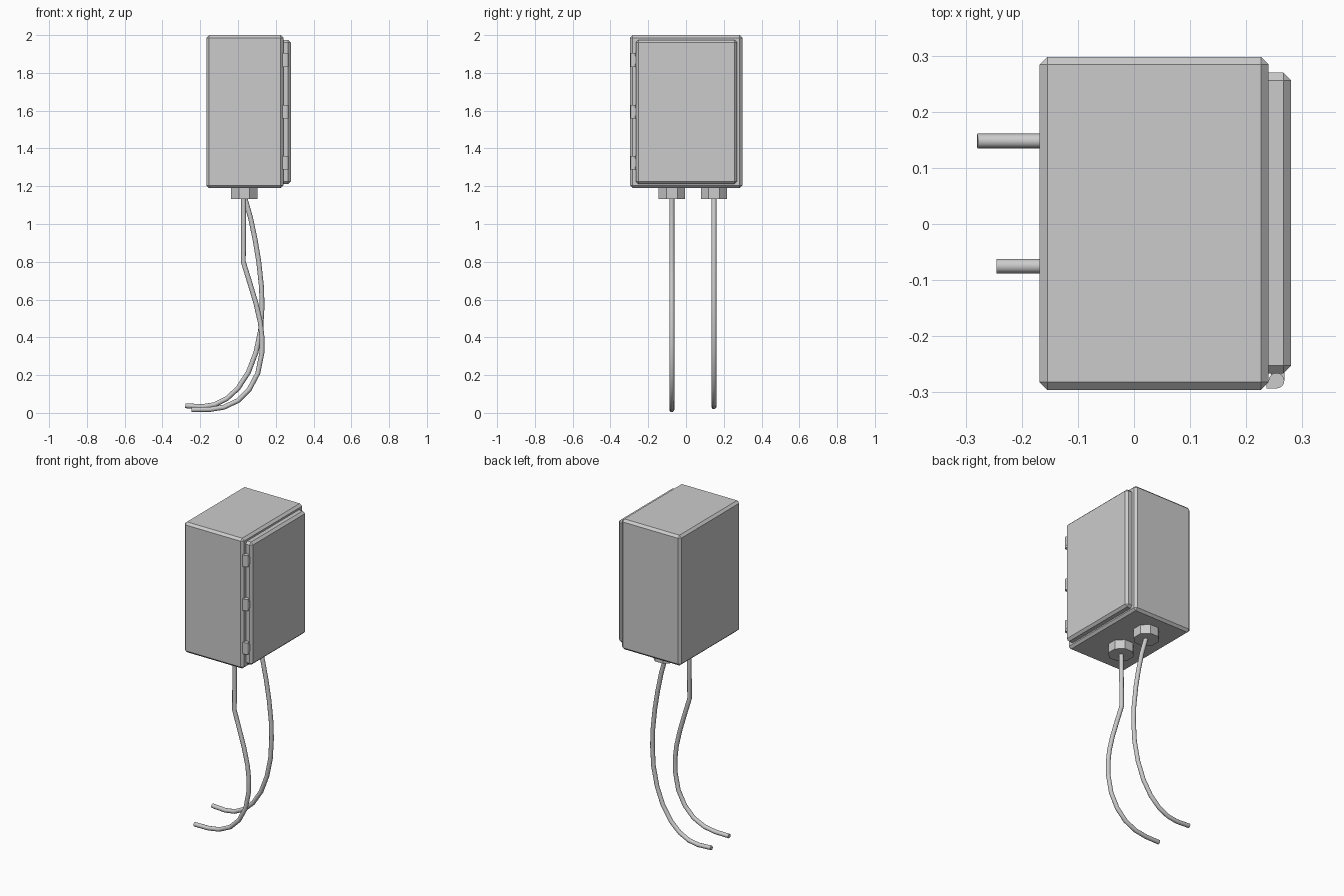
import bpy, math
from mathutils import Vector

if "Cube" in bpy.data.objects:
    bpy.data.objects.remove(bpy.data.objects["Cube"])


def box(name, lo, hi, bevel=0.0):
    lo, hi = Vector(lo), Vector(hi)
    bpy.ops.mesh.primitive_cube_add(size=1, location=(lo + hi) / 2)
    ob = bpy.context.object
    ob.name = name
    ob.scale = hi - lo
    bpy.ops.object.transform_apply(location=False, rotation=False, scale=True)
    if bevel:
        mod = ob.modifiers.new("chamfer", 'BEVEL')
        mod.width = bevel
        mod.segments = 1
    return ob


def cylinder(name, sides, radius, x, y, z0, z1, turn=0.0):
    bpy.ops.mesh.primitive_cylinder_add(vertices=sides, radius=radius, depth=z1 - z0,
                                        location=(x, y, (z0 + z1) / 2), rotation=(0, 0, turn))
    ob = bpy.context.object
    ob.name = name
    return ob


def cable(name, y, path):
    cu = bpy.data.curves.new(name, 'CURVE')
    cu.dimensions = '3D'
    cu.bevel_depth = 0.013
    cu.bevel_resolution = 4
    cu.use_fill_caps = True
    sp = cu.splines.new('POLY')
    sp.points.add(len(path) - 1)
    for p, (x, z) in zip(sp.points, path):
        p.co = (x, y, z, 1)
    ob = bpy.data.objects.new(name, cu)
    bpy.context.collection.objects.link(ob)
    return ob


# Cabinet and door, both chamfered
box("cabinet_body", (-0.168, -0.296, 1.19), (0.24, 0.298, 2.0), 0.014)
box("door", (0.215, -0.266, 1.212), (0.28, 0.27, 1.975), 0.014)

# Hinges on the front edge of the door
for i, z in enumerate((1.325, 1.595, 1.868)):
    n = i + 1
    pin = cylinder(f"hinge_pin_{n}", 16, 0.014, 0.254, -0.279, z - 0.036, z + 0.036)
    bpy.ops.object.shade_smooth_by_angle()
    box(f"hinge_body_leaf_{n}", (0.236, -0.293, z - 0.036), (0.254, -0.279, z + 0.036))
    box(f"hinge_door_leaf_{n}", (0.244, -0.279, z - 0.022), (0.268, -0.262, z + 0.022))

# Octagonal cable glands under the cabinet
for side, y in (("front", -0.075), ("back", 0.148)):
    cylinder(f"{side}_gland", 8, 0.075, 0.033, y, 1.133, 1.195, math.pi / 8)

# Hanging cables, as x-z paths
cable("front_cable", -0.075, [
    (0.03, 1.15), (0.028, 0.8), (0.062, 0.69), (0.095, 0.58), (0.118, 0.48), (0.127, 0.40),
    (0.127, 0.32), (0.105, 0.21), (0.06, 0.125), (0.0, 0.065), (-0.075, 0.03),
    (-0.15, 0.018), (-0.245, 0.017)])
cable("back_cable", 0.148, [
    (0.033, 1.15), (0.067, 1.03), (0.09, 0.92), (0.11, 0.8), (0.125, 0.66), (0.127, 0.56),
    (0.12, 0.44), (0.095, 0.32), (0.055, 0.215), (0.0, 0.13), (-0.06, 0.075),
    (-0.125, 0.043), (-0.19, 0.033), (-0.279, 0.038)])
